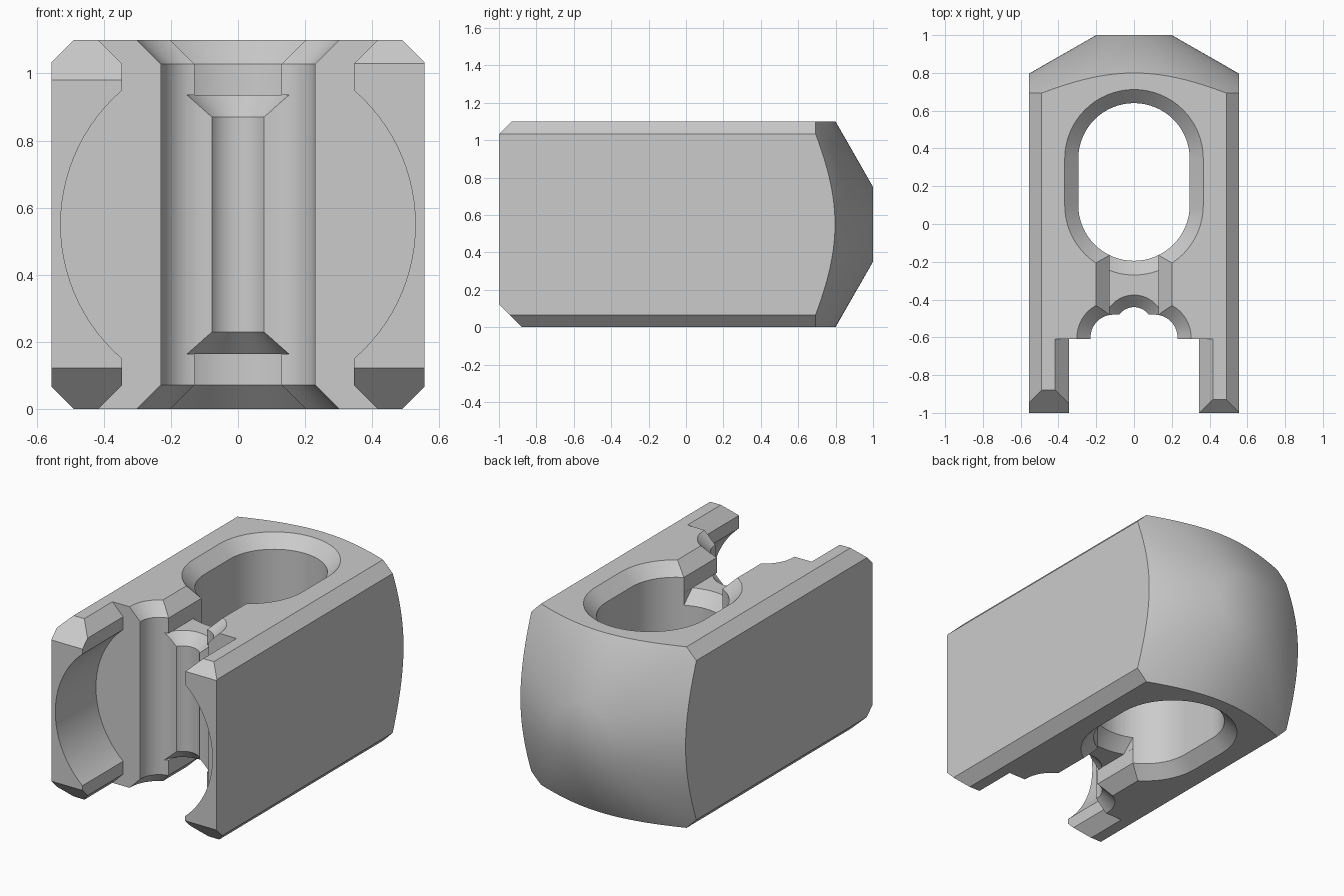
import bpy, bmesh, math

if "Cube" in bpy.data.objects:
    bpy.data.objects.remove(bpy.data.objects["Cube"], do_unlink=True)

H = 1.1            # overall height
MID = H / 2
C = 0.072          # chamfer of the openings
E = 0.1            # overshoot of cutters beyond the block

grey = bpy.data.materials.new("plain grey")
grey.use_nodes = True
grey.diffuse_color = (0.6, 0.6, 0.6, 1)
grey.node_tree.nodes["Principled BSDF"].inputs["Base Color"].default_value = (0.6, 0.6, 0.6, 1)


def loft(name, rings):
    """Closed solid skinned through rings of equal point count."""
    bm = bmesh.new()
    vs = [[bm.verts.new(p) for p in ring] for ring in rings]
    n = len(vs[0])
    for a, b in zip(vs, vs[1:]):
        for i in range(n):
            j = (i + 1) % n
            bm.faces.new((a[i], a[j], b[j], b[i]))
    bm.faces.new(vs[0][::-1])
    bm.faces.new(vs[-1])
    bmesh.ops.recalc_face_normals(bm, faces=bm.faces)
    me = bpy.data.meshes.new(name)
    bm.to_mesh(me)
    bm.free()
    me.materials.append(grey)
    ob = bpy.data.objects.new(name, me)
    bpy.context.collection.objects.link(ob)
    return ob


def along_y(name, xz, y0, y1):
    return loft(name, [[(x, y, z) for x, z in xz] for y in (y0, y1)])


def along_x(name, yz, x0, x1):
    return loft(name, [[(x, y, z) for y, z in yz] for x in (x0, x1)])


def arc(cx, cy, r, a0, a1, n):
    return [(cx + r * math.cos(math.radians(a0 + (a1 - a0) * i / n)),
             cy + r * math.sin(math.radians(a0 + (a1 - a0) * i / n))) for i in range(n + 1)]


def flared(name, outline):
    """Vertical through-cut whose outline widens at both ends."""
    levels = [(-E, C + E), (C, 0), (H - C, 0), (H + E, C + E)]
    return loft(name, [[(x, y, z) for x, y in outline(o)] for z, o in levels])


def boolean(ob, tool, op="DIFFERENCE"):
    mod = ob.modifiers.new(tool.name, "BOOLEAN")
    mod.operation, mod.solver, mod.object = op, "EXACT", tool
    bpy.context.view_layer.objects.active = ob
    bpy.ops.object.modifier_apply(modifier=mod.name)
    bpy.data.objects.remove(tool, do_unlink=True)


# Main block with chamfered long edges
W, K = 0.555, 0.066
body = along_y("slotted_block",
               [(-W, K), (-W + K, 0), (W - K, 0), (W, K),
                (W, H - K), (W - K, H), (-W + K, H), (-W, H - K)], -1, 1)

# Conical back end
nose = loft("nose", [[(x, y, z) for x, z in arc(0, MID, r, 0, 360, 128)[:-1]]
                     for y, r in ((-1.2, 1.16), (0.45, 1.16), (1, 0.2))])
boolean(body, nose, "INTERSECT")

# Chamfers on the front ends of the arms
for x0, x1, top in ((-0.8, 0, 0.12), (0, 0.8, 0.07)):
    for c, up in ((top, True), (0.122, False)):
        tri = [(-1 - E, c + E), (-1 + c + E, -E), (-1 - E, -E)]
        if up:
            tri = [(y, H - z) for y, z in tri]
        boolean(body, along_x("end_chamfer", tri, x0, x1))

# Open slot between the arms, flared at top and bottom
S = 0.345
boolean(body, along_y("arm_slot",
                      [(-S - C - E, -E), (S + C + E, -E), (S, C), (S, H - C),
                       (S + C + E, H + E), (-S - C - E, H + E), (-S, H - C), (-S, C)],
                      -1.2, -0.61))

# Round bore hollowing the inside of the arms
boolean(body, along_y("arm_bore", arc(0, MID, 0.528, 0, 360, 96)[:-1], -1.2, -0.61))


# Rounded oblong through hole
def stadium(o):
    r = 0.295 + o
    return arc(0, 0.345, r, 0, 180, 32) + arc(0, 0.1, r, 180, 360, 32)


boolean(body, flared("oblong_hole", stadium))


# Wide upright groove behind the arm slot
def groove(o):
    half = [(0.23 + o, -0.8)] + arc(0.11, -0.6, 0.12 + o, 0, 90, 12)
    return half + [(-x, y) for x, y in reversed(half)]


boolean(body, flared("front_groove", groove))

# Narrow neck above and below the web, with flared walls
N, WEB = 0.13, 0.935
for up in (True, False):
    neck = [(-N, WEB), (N, WEB), (N, H - C), (N + C + E, H + E), (-N - C - E, H + E), (-N, H - C)]
    if not up:
        neck = [(x, H - z) for x, z in neck]
    boolean(body, along_y("neck", neck, -0.53, 0.05))

# Small round groove in the web's front, flared at its ends
levels = [(H - WEB - 0.001, 0.16), (H - WEB + 0.065, 0.095), (WEB - 0.065, 0.095), (WEB + 0.001, 0.16)]
boolean(body, loft("web_groove", [[(x, y, z) for x, y in arc(0, -0.535, r, 0, 360, 48)[:-1]]
                                  for z, r in levels]))

# Curved chamfers on the web's back edges
for up in (True, False):
    rings = []
    for z, r in ((WEB - 0.09, 0.28), (WEB + 0.03, 0.40)):
        xs = [0.1295 * (i / 8 - 1) for i in range(17)]
        ring = [(x, 0.1 - math.sqrt(r * r - x * x)) for x in xs] + [(0.1295, 0), (-0.1295, 0)]
        rings.append([(x, y, z if up else H - z) for x, y in ring])
    boolean(body, loft("web_chamfer", rings))

# Smooth curved walls, keep edges crisp
bpy.ops.object.select_all(action="DESELECT")
body.select_set(True)
bpy.context.view_layer.objects.active = body
bpy.ops.object.shade_smooth_by_angle(angle=math.radians(30))
